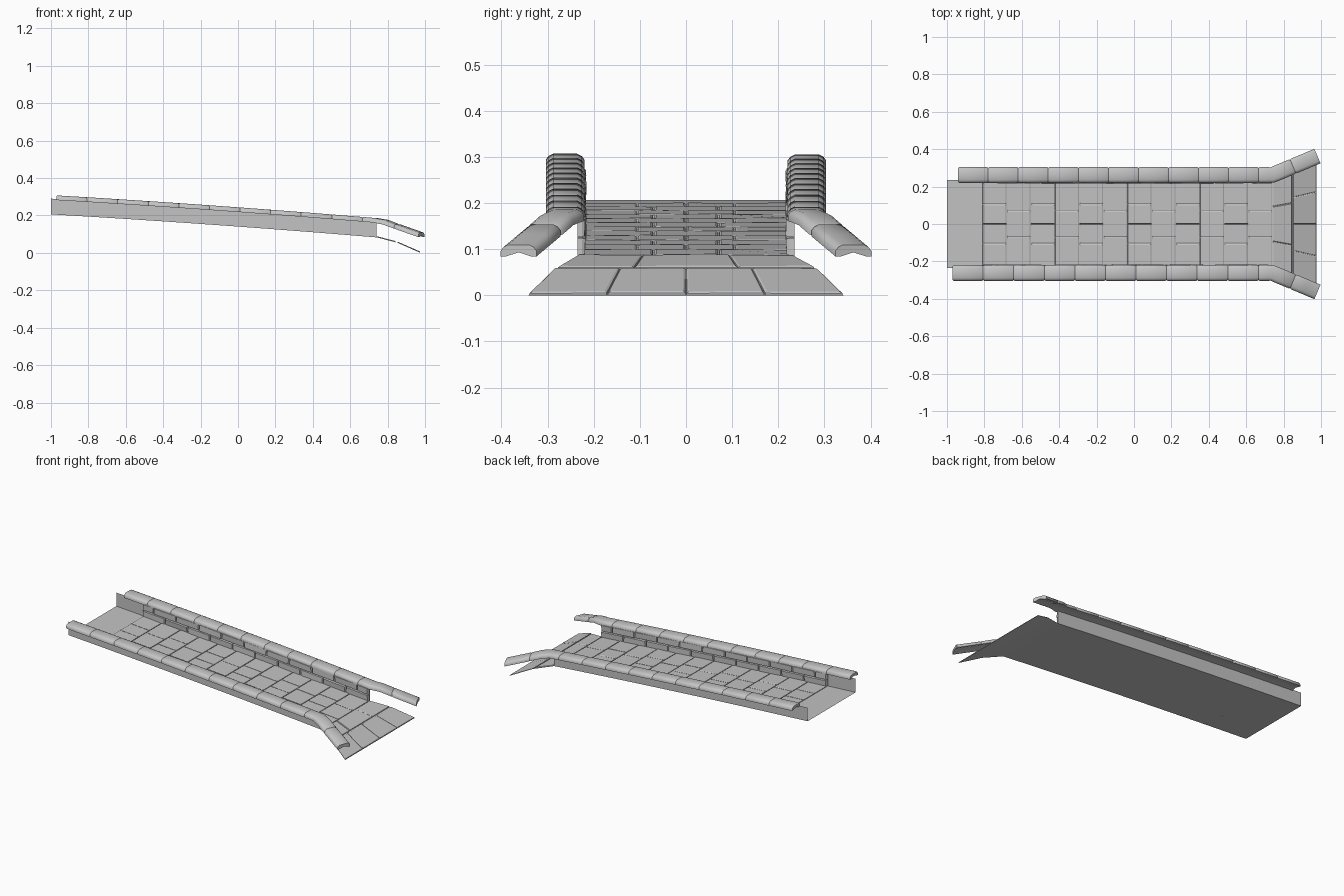
import bpy, bmesh, math, random
from mathutils import Vector

if "Cube" in bpy.data.objects:
    bpy.data.objects.remove(bpy.data.objects["Cube"])

random.seed(4)
stone = bpy.data.materials.new("grey stone")
stone.diffuse_color = (0.55, 0.55, 0.55, 1)
stone.use_nodes = True
stone.node_tree.nodes["Principled BSDF"].inputs["Base Color"].default_value = stone.diffuse_color


def lerp_table(x, pts):
    for (a, p), (b, q) in zip(pts, pts[1:]):
        if x <= b:
            break
    return p + (q - p) * (x - a) / (b - a)


def deck_z(x):
    if x <= 0.74:
        t = x + 1
        return 0.206 - 0.058 * t - 0.0073 * t * t
    return lerp_table(x, [(0.74, 0.083), (0.85, 0.055), (0.975, 0.0)])


def half_width(x):
    return lerp_table(x, [(-1, 0.235), (0.74, 0.235), (0.975, 0.342)])


def finish(name, bm, smooth=False, recalc=True):
    if recalc:
        bmesh.ops.recalc_face_normals(bm, faces=bm.faces)
    me = bpy.data.meshes.new(name)
    bm.to_mesh(me)
    bm.free()
    me.materials.append(stone)
    ob = bpy.data.objects.new(name, me)
    bpy.context.collection.objects.link(ob)
    if smooth:
        bpy.ops.object.select_all(action='DESELECT')
        ob.select_set(True)
        bpy.context.view_layer.objects.active = ob
        bpy.ops.object.shade_smooth_by_angle(angle=math.radians(40))
    return ob


def sheet(bm, rows, flip=False):
    vs = [[bm.verts.new(p) for p in r] for r in rows]
    for r, s in zip(vs, vs[1:]):
        for i in range(len(r) - 1):
            f = [r[i], s[i], s[i + 1], r[i + 1]]
            bm.faces.new(f[::-1] if flip else f)


def loft(bm, rings, caps=(True, True)):
    vs = [[bm.verts.new(p) for p in r] for r in rings]
    n = len(vs[0])
    for r, s in zip(vs, vs[1:]):
        for i in range(n):
            bm.faces.new((r[i], r[(i + 1) % n], s[(i + 1) % n], s[i]))
    if caps[0]:
        bm.faces.new(vs[0][::-1])
    if caps[1]:
        bm.faces.new(vs[-1])


def block(bm, f, a0, a1, b0, b1, d, g, gb):
    # bevelled slab laid on a surface f(a, b, depth), slightly tilted
    tilt = [d + random.uniform(-0.15, 0.15) * d for _ in range(4)]
    rings = []
    for inset, k in ((0.25, 0), (0.35, 0.6), (1.2, 1)):
        i, j = g * inset, gb * inset
        cs = [(a0 + i, b0 + j), (a1 - i, b0 + j), (a1 - i, b1 - j), (a0 + i, b1 - j)]
        rings.append([f(a, b, k * t) for (a, b), t in zip(cs, tilt)])
    loft(bm, rings, (False, True))


# deck sheet with flared foot
xs = [-1 + 1.74 * i / 12 for i in range(13)] + [0.85, 0.975]
bm = bmesh.new()
sheet(bm, [[(x, -half_width(x), deck_z(x)), (x, half_width(x), deck_z(x))] for x in xs])
finish("deck", bm, recalc=False)

# paving stones
def on_deck(x, u, d):
    return Vector((x, u * half_width(x), deck_z(x) + d))

bm = bmesh.new()
n, x0, x1 = 12, -0.81, 0.74
step = (x1 - x0) / n
splits = ([-0.97, -0.45, 0, 0.45, 0.97], [-0.97, -0.3, 0.3, 0.97])
for i in range(n):
    us = splits[i % 2]
    for u0, u1 in zip(us, us[1:]):
        a = x0 + i * step
        block(bm, on_deck, a, a + step, u0, u1, 0.006, 0.005, 0.02)
for a, b, us in ((0.74, 0.845, [-0.99, -0.4, 0.4, 0.99]), (0.85, 0.975, [-1, -0.5, 0, 0.5, 1])):
    for u0, u1 in zip(us, us[1:]):
        block(bm, on_deck, a, b, u0, u1, 0.006, 0.005, 0.015)
finish("paving_stones", bm)

# cap stone cross-section: side offset, height
profile = [(-0.042, 0), (-0.042, 0.012), (-0.036, 0.02), (-0.026, 0.025), (0.026, 0.025),
           (0.036, 0.02), (0.042, 0.012), (0.042, 0), (0.03, 0), (0, 0.009), (-0.03, 0)]


def rail_point(x):
    y = lerp_table(x, [(-1, 0.262), (0.74, 0.262), (0.981, 0.363)])
    if x <= 0.74:
        z = deck_z(x) + 0.078
    else:
        z = lerp_table(x, [(0.74, 0.161), (0.79, 0.152), (0.85, 0.13), (0.981, 0.084)])
    return Vector((x, y, z))


def rail_ring(x, side, k):
    c = rail_point(x)
    e = 0.012
    t = rail_point(min(x + e, 0.981)) - rail_point(x - e)
    t.z = 0
    t.normalize()
    nrm = Vector((-t.y, t.x, 0))
    out = []
    for s, h in profile:
        p = c + nrm * s * k + Vector((0, 0, h * k))
        out.append((p.x, p.y * side, p.z))
    return out


for side, label, start in ((-1, "front", -0.97), (1, "back", -0.94)):
    # thin outer wall
    bm = bmesh.new()
    sheet(bm, [[(x, side * 0.235, deck_z(x)), (x, side * 0.235, deck_z(x) + 0.084)]
               for x in xs[:13]], flip=side > 0)
    finish(label + "_wall", bm, recalc=False)

    # brick lining on the inside of the wall
    def on_wall(x, h, d):
        return Vector((x, side * (0.235 - d), deck_z(x) + h))

    bm = bmesh.new()
    for row in range(2):
        edges = [-0.81] + [-0.81 + 0.155 * (i + (0.5 if row else 1)) for i in range(10)]
        edges = [e for e in edges if e < 0.7] + [0.74]
        for a, b in zip(edges, edges[1:]):
            block(bm, on_wall, a, b, row * 0.042, row * 0.042 + 0.042, 0.017, 0.004, 0.003)
    finish(label + "_wall_bricks", bm)

    # row of cap stones, the last two flaring outward
    bm = bmesh.new()
    cnt = 10
    joints = [start + (0.665 - start) * i / cnt for i in range(cnt + 1)] + [0.85, 0.981]
    for a, b in zip(joints, joints[1:]):
        mids = [x for x in (0.715, 0.74, 0.765, 0.79) if a < x < b] or [(a + b) / 2]
        st = [(a, 0.9), (a + 0.006, 1)] + [(x, 1) for x in mids] + [(b - 0.006, 1), (b, 0.9)]
        if b == 0.981:
            st[-1] = (b, 1)
        loft(bm, [rail_ring(x, side, k) for x, k in st])
    finish(label + "_cap_stones", bm, smooth=True)
